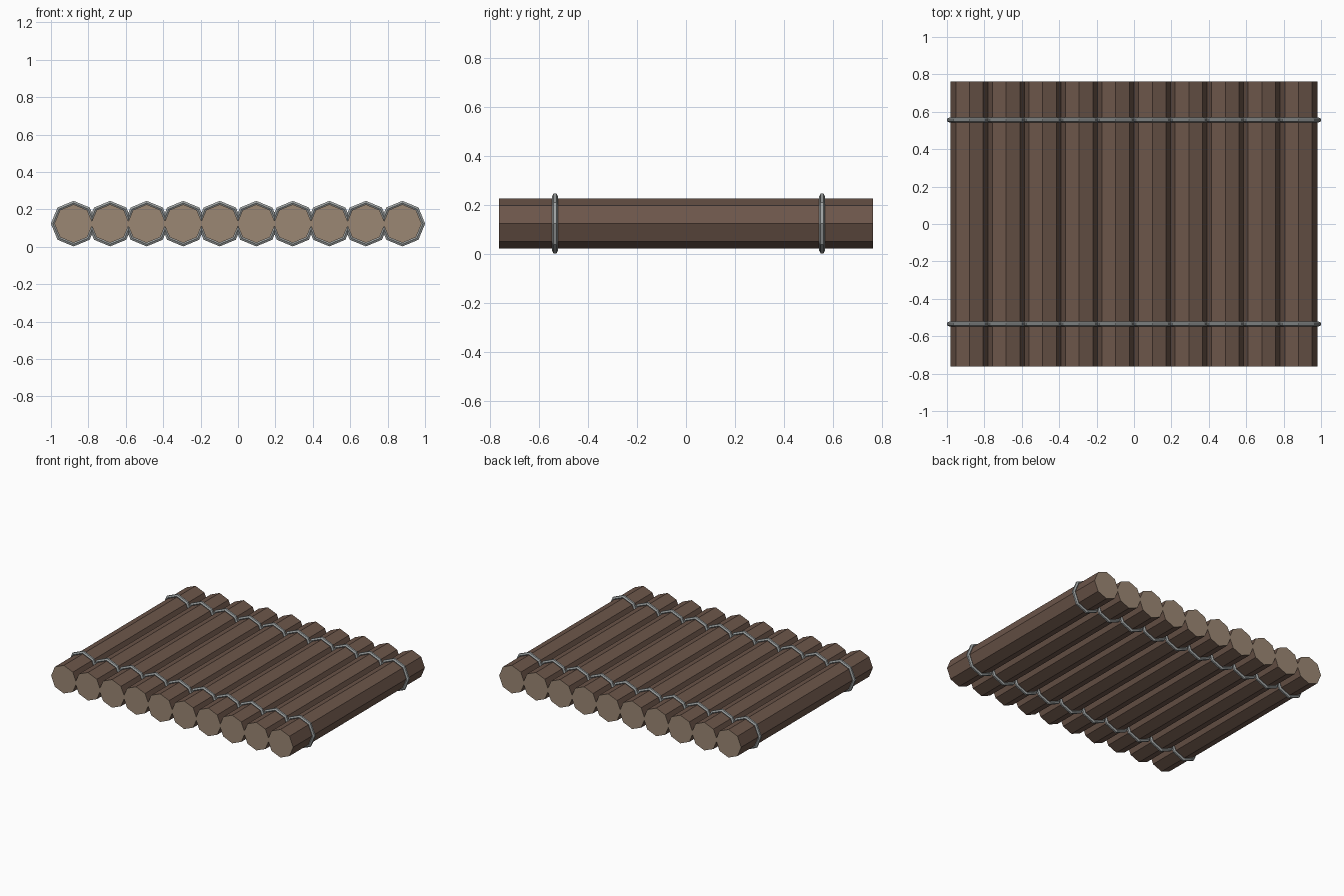
import bpy, bmesh, math
from mathutils import Vector

if "Cube" in bpy.data.objects:
    bpy.data.objects.remove(bpy.data.objects["Cube"])

LOGS, PITCH, R, HALF, CZ = 10, 0.1953, 0.103, 0.763, 0.1235
X0 = -PITCH * (LOGS - 1) / 2


def material(name, rgb):
    m = bpy.data.materials.new(name)
    m.diffuse_color = (*rgb, 1)
    m.use_nodes = True
    m.node_tree.nodes["Principled BSDF"].inputs["Base Color"].default_value = m.diffuse_color
    return m


BARK = material("bark", (0.15, 0.092, 0.068))
CUT_WOOD = material("cut_wood", (0.33, 0.245, 0.175))
TIE = material("tie_grey", (0.34, 0.36, 0.36))


def make_object(name, bm, mats):
    bmesh.ops.recalc_face_normals(bm, faces=bm.faces)
    me = bpy.data.meshes.new(name)
    bm.to_mesh(me)
    bm.free()
    for m in mats:
        me.materials.append(m)
    ob = bpy.data.objects.new(name, me)
    bpy.context.collection.objects.link(ob)


# Octagonal log lying along y, with pale cut ends
def log(i):
    bm = bmesh.new()
    x = X0 + i * PITCH
    rings = [[bm.verts.new((x + R * math.cos(k * math.pi / 4), y,
                            CZ + R * math.sin(k * math.pi / 4)))
              for k in range(8)] for y in (-HALF, HALF)]
    for k in range(8):
        j = (k + 1) % 8
        bm.faces.new((rings[0][k], rings[0][j], rings[1][j], rings[1][k]))
    for ring in rings:
        bm.faces.new(ring).material_index = 1
    make_object(f"log_{i + 1}", bm, [BARK, CUT_WOOD])


# Closed path hugging the scalloped outline of the whole row
def outline(r):
    c = r * math.sqrt(0.5)
    notch = c * (r - PITCH / 2) / (r - c)
    top = []
    for i in range(LOGS):
        x = X0 + i * PITCH
        top += [(x - c, c), (x, r), (x + c, c)]
        if i < LOGS - 1:
            top.append((x + PITCH / 2, notch))
    bottom = [(x, -z) for x, z in reversed(top)]
    return [Vector(p) for p in [(X0 - r, 0)] + top + [(-X0 + r, 0)] + bottom]


# Hexagonal-section tie swept round the path with mitred corners
def tie(name, y, path_r=0.110, width=0.0125):
    bm = bmesh.new()
    pts = outline(path_r)
    n = len(pts)
    rings = []
    for i, p in enumerate(pts):
        a = (p - pts[i - 1]).normalized()
        b = (pts[(i + 1) % n] - p).normalized()
        na, nb = Vector((-a.y, a.x)), Vector((-b.y, b.x))
        miter = (na + nb) / (1 + na.dot(nb))
        ring = []
        for k in range(6):
            t = k * math.pi / 3
            q = p + miter * width * math.sin(t)
            ring.append(bm.verts.new((q.x, y + width * math.cos(t), q.y + CZ)))
        rings.append(ring)
    for i in range(n):
        s, e = rings[i], rings[(i + 1) % n]
        for k in range(6):
            j = (k + 1) % 6
            bm.faces.new((s[k], s[j], e[j], e[k]))
    make_object(name, bm, [TIE])


for i in range(LOGS):
    log(i)
tie("front_tie", -0.535)
tie("back_tie", 0.556)
